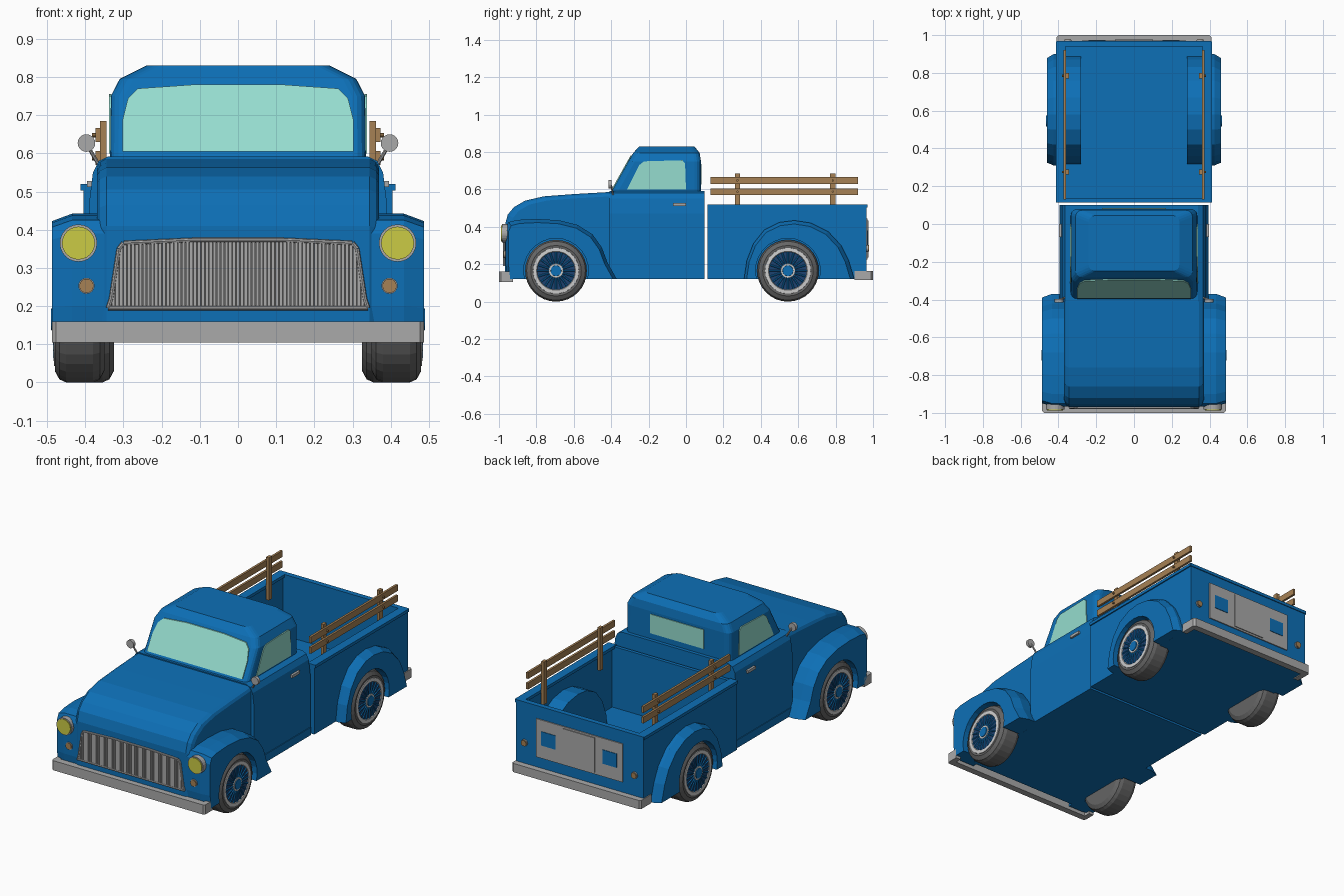
import bpy, bmesh, math
from mathutils import Vector, Matrix

if "Cube" in bpy.data.objects:
    bpy.data.objects.remove(bpy.data.objects["Cube"])


def material(name, *rgb):
    m = bpy.data.materials.new(name)
    m.use_nodes = True
    m.diffuse_color = (*rgb, 1)
    m.node_tree.nodes["Principled BSDF"].inputs["Base Color"].default_value = (*rgb, 1)
    return m


BLUE = material("body blue", .004, .16, .47)
NAVY = material("wheel navy", .012, .055, .16)
GREY = material("metal grey", .40, .40, .40)
DARK = material("grille shadow grey", .12, .12, .12)
PALE = material("rim pale grey", .62, .62, .62)
TYRE = material("tyre grey", .13, .13, .13)
GLASS = material("window green", .30, .72, .62)
YELLOW = material("headlight yellow", .60, .60, .06)
WOOD = material("wood tan", .38, .22, .09)


def finish(name, bm, mat):
    bmesh.ops.recalc_face_normals(bm, faces=bm.faces)
    me = bpy.data.meshes.new(name)
    bm.to_mesh(me)
    bm.free()
    me.materials.append(mat)
    ob = bpy.data.objects.new(name, me)
    bpy.context.collection.objects.link(ob)
    return ob


def loft(name, rings, mat):
    """Skin between rings of equal length and cap both ends."""
    bm = bmesh.new()
    vs = [[bm.verts.new(p) for p in ring] for ring in rings]
    n = len(rings[0])
    for a, b in zip(vs, vs[1:]):
        for i in range(n):
            j = (i + 1) % n
            bm.faces.new((a[i], a[j], b[j], b[i]))
    bm.faces.new(vs[0])
    bm.faces.new(vs[-1])
    return finish(name, bm, mat)


def boxes(name, mat, *spans):
    """Each span is x0, x1, y0, y1, z0, z1."""
    bm = bmesh.new()
    for x0, x1, y0, y1, z0, z1 in spans:
        mid = Vector((x0 + x1, y0 + y1, z0 + z1)) / 2
        size = (abs(x1 - x0), abs(y1 - y0), abs(z1 - z0), 1)
        bmesh.ops.create_cube(bm, size=1, matrix=Matrix.Translation(mid) @ Matrix.Diagonal(size))
    return finish(name, bm, mat)


def rods(name, mat, pairs, r, sides=8):
    bm = bmesh.new()
    for p, q in pairs:
        p, q = Vector(p), Vector(q)
        turn = (q - p).to_track_quat('Z', 'Y').to_matrix().to_4x4()
        bmesh.ops.create_cone(bm, cap_ends=True, segments=sides, radius1=r, radius2=r,
                              depth=(q - p).length, matrix=Matrix.Translation((p + q) / 2) @ turn)
    return finish(name, bm, mat)


def lathe(name, mat, s, x, y, z, profile, n=32):
    """Revolve (x offset, radius) pairs about the axle."""
    rings = [[(s * (x + dx), y + r * math.cos(2 * math.pi * i / n),
               z + r * math.sin(2 * math.pi * i / n)) for i in range(n)] for dx, r in profile]
    return loft(name, rings, mat)


FLOOR = .12
AXLE = .165


def side_ring(x, pts, cy, k):
    """Side profile at x, shrunk by k towards the sill below cy."""
    return [(x, cy + (y - cy) * k, FLOOR + (z - FLOOR) * k) for y, z in pts]


def fender(name, s, cy, pts, x0, xm, x1):
    arc = []
    for i in range(17):
        a = math.radians(-15 + 210 * i / 16)
        arc.append((cy + .173 * math.cos(a), max(FLOOR, AXLE + .173 * math.sin(a))))
    rings = []
    for x, k in ((x0, 1), (xm, 1), (x1, .94)):
        rings.append(side_ring(s * x, pts, cy, k) + [(s * x, y, z) for y, z in arc])
    loft(name, rings, BLUE)


# Hood with rounded side edges
hood = [(-.39, .12), (-.93, .12), (-.968, .16), (-.968, .41), (-.953, .465), (-.92, .505),
        (-.86, .54), (-.76, .563), (-.6, .575), (-.39, .587)]
loft("hood", [side_ring(x, hood, -.39, k) for x, k in
              ((-.37, .95), (-.362, .98), (-.345, 1), (.345, 1), (.362, .98), (.37, .95))], BLUE)

# Cab body and sills
half = [(.39, .12), (.39, .47), (.38, .55), (.365, .58), (.34, .592)]
section = half + [(-x, z) for x, z in reversed(half)]
loft("cab_body", [[(x, y, z) for x, z in section] for y in (-.41, .1)], BLUE)
boxes("sills", BLUE, *[(s * .36, s * .394, y0, y1, .12, .165)
                       for s in (1, -1) for y0, y1 in ((-.4, .1), (.115, .33))])


# Cab roof, lofted from rounded rectangles
def rounded(z, yf, yb, hx, r=.035):
    ring = []
    for q, (cx, cy) in enumerate(((hx - r, yb - r), (r - hx, yb - r), (r - hx, yf + r), (hx - r, yf + r))):
        for i in range(5):
            a = math.radians(90 * q + 22.5 * i)
            ring.append((cx + r * math.cos(a), cy + r * math.sin(a), z))
    return ring


loft("cab_roof", [rounded(.58, -.403, .08, .335), rounded(.75, -.308, .08, .333),
                  rounded(.795, -.282, .073, .31), rounded(.83, -.25, .045, .24)], BLUE)

# Windows as thin plates
right = [(.303, .605), (.302, .69), (.288, .745), (.262, .77), (.12, .78)]
screen = right + [(-x, z) for x, z in reversed(right)]
loft("windshield", [[(x, -.403 + .56 * (z - .58) - w, z) for x, z in screen]
                    for w in (-.003, .006)], GLASS)
for s in (1, -1):
    pane = [(-.315, .6), (-.25, .73), (-.225, .75), (-.02, .756), (-.005, .74), (0, .6)]
    loft("side_window", [[(s * x, y, z) for y, z in pane] for x in (.331, .338)], GLASS)
boxes("rear_window", GLASS, (-.17, .17, .078, .084, .625, .735))

# Fenders with wheel openings
front_arch = [(-.955, .12), (-.965, .2), (-.965, .39), (-.95, .425), (-.9, .437), (-.8, .442),
              (-.68, .435), (-.58, .41), (-.5, .36), (-.45, .29), (-.42, .21), (-.37, .12)]
rear_arch = [(.31, .12), (.325, .22), (.36, .31), (.42, .385), (.5, .424), (.58, .434),
             (.67, .42), (.76, .375), (.83, .3), (.87, .22), (.9, .12)]
FRONT_Y, REAR_Y = -.695, .545
for s in (1, -1):
    fender("front_fender", s, FRONT_Y, front_arch[::-1][::-1] , .34, .435, .487)
    fender("rear_fender", s, REAR_Y, rear_arch, .32, .425, .46)
    loft("wheel_well", [side_ring(s * x, rear_arch, REAR_Y, 1) for x in (.28, .325)], BLUE)

# Cargo bed
boxes("bed", BLUE, (-.405, .405, .115, .965, .12, .165),
      (.375, .405, .115, .965, .12, .515), (-.405, -.375, .115, .965, .12, .515),
      (-.405, .405, .115, .135, .12, .515), (-.405, .405, .945, .965, .12, .515))
boxes("bed_lip", BLUE, (.362, .412, .115, .967, .503, .52), (-.412, -.362, .115, .967, .503, .52),
      (-.41, .41, .94, .97, .503, .52))

# Wooden side rails
for s in (1, -1):
    boxes("rail_planks", WOOD, *[(s * .36, s * .373, .13, .92, z, z + .036) for z in (.57, .63)])
    boxes("rail_posts", WOOD, *[(s * .344, s * .362, y - .014, y + .014, .44, .685) for y in (.275, .785)])
    rods("rail_bolts", WOOD, [((s * .36, y, z), (s * .382, y, z))
                              for y in (.275, .785) for z in (.588, .648)], .006)

# Tailgate trim
boxes("tailgate_panel", GREY, (-.275, .275, .96, .971, .225, .445))
boxes("tailgate_centre", GREY, (-.1, .1, .965, .976, .235, .435))
boxes("tailgate_cutouts", BLUE, *[(s * .15, s * .24, .966, .974, .3, .38) for s in (1, -1)])

# Bumpers: a bar with returned ends
for name, e, hw, back, z0, z1 in (("front_bumper", -1, .487, .925, .105, .16),
                                  ("rear_bumper", 1, .41, .9, .115, .165)):
    u = [(hw, back), (hw, .99), (hw - .01, 1)]
    v = [(hw - .03, .962), (hw - .03, back)]
    plan = u + [(-x, y) for x, y in u[::-1]] + [(-x, y) for x, y in v[::-1]] + v
    loft(name, [[(x, e * y, z) for x, y in plan] for z in (z0, z1)], GREY)

# Grille: backing, rim and vertical bars
edge = [(.34, .195), (.332, .22), (.312, .35), (.3, .365), (.12, .373)]
outline = edge + [(-x, z) for x, z in reversed(edge)]
loft("grille_backing", [[(x, y, z) for x, z in outline] for y in (-.96, -.971)], DARK)
loop = [(x, -.973, z) for x, z in outline]
rods("grille_rim", GREY, list(zip(loop, loop[1:] + loop[:1])), .006)
bars = []
for i in range(-32, 33):
    x = i * .0102
    top = min(.372 - .08 * x * x, .2 + (.335 - abs(x)) * 6)
    bars.append((x - .0041, x + .0041, -.976, -.965, .195, max(top, .215)))
boxes("grille_bars", GREY, *bars)

for s in (1, -1):
    # Lamps
    def lamp(name, x, z, r, y0, y1, mat):
        rods(name + "_rim", GREY, [((s * x, y0, z), (s * x, y1, z))], r, 24)
        tip = y1 + math.copysign(.005, y1)
        rods(name + "_lens", mat, [((s * x, y0, z), (s * x, tip, z))], r * .88, 24)
    lamp("headlight", .418, .365, .049, -.92, -.983, YELLOW)
    lamp("fog_lamp", .397, .253, .021, -.94, -.97, WOOD)
    lamp("tail_lamp", .35, .285, .019, .955, .973, WOOD)

    # Mirrors and door handles
    rods("mirror_stalk", GREY, [((s * .365, -.39, .57), (s * .395, -.4, .622))], .005)
    rods("mirror", GREY, [((s * .397, -.415, .627), (s * .397, -.397, .627))], .023, 20)
    boxes("door_handle", GREY, (s * .38, s * .396, -.07, 0, .512, .528))

    # Wheels
    for name, x, y in (("front", .35, FRONT_Y), ("rear", .325, REAR_Y)):
        lathe(name + "_tyre", TYRE, s, x, y, AXLE,
              [(0, .1), (0, .135), (.012, .157), (.03, .165), (.1, .165), (.118, .157), (.13, .135), (.126, .1)])
        lathe(name + "_rim", PALE, s, x, y, AXLE,
              [(.12, .124), (.132, .122), (.133, .104), (.127, .1)])
        lathe(name + "_disc", NAVY, s, x, y, AXLE, [(.11, .101), (.129, .101)])
        lathe(name + "_hub", PALE, s, x, y, AXLE, [(.12, .042), (.136, .038)], 20)
        lathe(name + "_cap", BLUE, s, x, y, AXLE, [(.12, .032), (.14, .028)], 20)
        spokes = []
        for i in range(20):
            a = 2 * math.pi * i / 20
            c, d = math.cos(a), math.sin(a)
            spokes.append(((s * (x + .13), y + .035 * c, AXLE + .035 * d),
                           (s * (x + .13), y + .101 * c, AXLE + .101 * d)))
        rods(name + "_spokes", BLUE, spokes, .005, 6)
